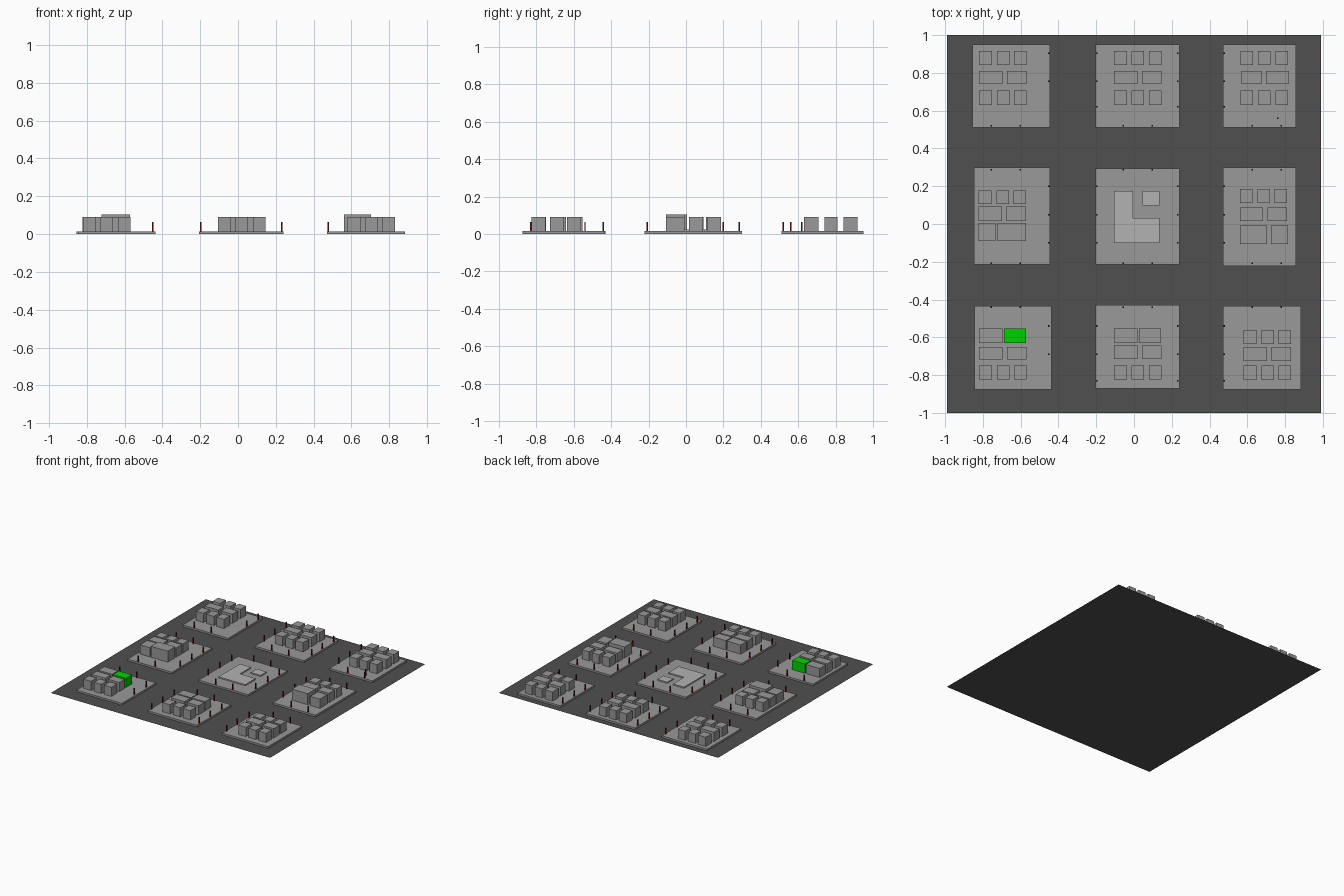
import bpy, bmesh

if "Cube" in bpy.data.objects:
    bpy.data.objects.remove(bpy.data.objects["Cube"])

def mat(name, rgb):
    m = bpy.data.materials.new(name)
    m.diffuse_color = (*rgb, 1)
    m.use_nodes = True
    m.node_tree.nodes["Principled BSDF"].inputs["Base Color"].default_value = m.diffuse_color
    return m

ASPHALT = mat("asphalt", (0.08, 0.08, 0.08))
CONCRETE = mat("concrete", (0.32, 0.32, 0.32))
PAVED = mat("paved", (0.45, 0.45, 0.45))
GREEN = mat("green", (0.0, 0.65, 0.0))
RED = mat("red", (0.3, 0.0, 0.0))
BLACK = mat("black", (0.02, 0.02, 0.02))

def prism(name, pts, z0, z1, m):
    """Extrude a footprint outline from z0 to z1."""
    bm = bmesh.new()
    f = bm.faces.new([bm.verts.new((x, y, z0)) for x, y in pts])
    if z1 > z0:
        r = bmesh.ops.extrude_face_region(bm, geom=[f])
        top = [v for v in r["geom"] if isinstance(v, bmesh.types.BMVert)]
        bmesh.ops.translate(bm, verts=top, vec=(0, 0, z1 - z0))
        bmesh.ops.recalc_face_normals(bm, faces=bm.faces)
    me = bpy.data.meshes.new(name)
    bm.to_mesh(me)
    bm.free()
    me.materials.append(m)
    ob = bpy.data.objects.new(name, me)
    bpy.context.collection.objects.link(ob)
    return ob

def box(name, x0, x1, y0, y1, z0, z1, m=CONCRETE):
    return prism(name, [(x0, y0), (x1, y0), (x1, y1), (x0, y1)], z0, z1, m)

CURB, ROOF = 0.015, 0.09

# street plane
box("street", -0.99, 0.99, -1, 1, 0, 0, ASPHALT)

# pavement blocks: x0, x1, y0, y1
blocks = {
    "back_left": (-.855, -.445, .51, .95), "back_mid": (-.205, .24, .51, .95),
    "back_right": (.47, .857, .51, .95),
    "mid_left": (-.847, -.445, -.215, .30), "centre": (-.205, .24, -.215, .295),
    "mid_right": (.47, .857, -.222, .30),
    "front_left": (-.845, -.436, -.875, -.435), "front_mid": (-.205, .24, -.87, -.43),
    "front_right": (.47, .884, -.875, -.435),
}
for n, b in blocks.items():
    box("pavement_" + n, *b, 0.0005, CURB)

# building row patterns: x spans from the row's left end, and roof height
THREE = [(0, .068), (.094, .16), (.185, .251)]
TWO = [(0, .124), (.148, .251)]
TWO_R = [(.005, .111), (.135, .257)]
PAIR = [(0, .125), (.133, .249)]
BIG_R = [(0, .088), (.099, .251)]
BIG_L = [(0, .144), (.166, .254)]
rows = {
    "back_left": (-.82, [(.843, .917, THREE), (.74, .81, TWO), (.631, .708, THREE)]),
    "back_mid": (-.106, [(.843, .917, THREE), (.74, .81, TWO), (.631, .708, THREE)]),
    "back_right": (.563, [(.843, .917, THREE), (.74, .81, TWO_R), (.631, .708, THREE)]),
    "mid_left": (-.822, [(.106, .178, THREE), (.016, .093, TWO), (-.09, .005, BIG_R)]),
    "mid_right": (.56, [(.111, .186, THREE), (.016, .088, TWO), (-.106, -.008, BIG_L)]),
    "front_left": (-.82, [(-.631, -.554, PAIR), (-.718, -.65, TWO), (-.822, -.748, THREE)]),
    "front_mid": (-.106, [(-.631, -.554, PAIR), (-.716, -.642, TWO), (-.822, -.748, THREE)]),
    "front_right": (.58, [(-.636, -.562, THREE), (-.726, -.652, TWO), (-.825, -.75, THREE)]),
}
for n, (x, rs) in rows.items():
    for y0, y1, spans in rs:
        for i, (a, b) in enumerate(spans):
            big = spans in (BIG_L, BIG_R) and b - a > .1
            green = n == "front_left" and spans is PAIR and i == 1
            box("building_" + n, x + a, x + b, y0, y1, CURB,
                .105 if big else ROOF, GREEN if green else CONCRETE)

# low paved plaza in the central block
prism("plaza_l_shape", [(-.105, -.1), (.136, -.1), (.136, .032), (-.005, .032),
                        (-.005, .175), (-.105, .175)], CURB, .025, PAVED)
box("plaza_square", .046, .136, .098, .175, CURB, .025, PAVED)

# kerb posts: red stem with a dark head
def post(x, y):
    s = .004
    box("post_stem", x - s, x + s, y - s, y + s, CURB, .045, RED)
    box("post_head", x - s, x + s, y - s, y + s, .045, .064, BLACK)

# posts on block sides facing a street: column edges x, row positions y
side_y = {"back": (.904, .756, .62), "mid": (.2, .05, -.1), "front": (-.54, -.69, -.83)}
for row, ys in side_y.items():
    for x in (-.452, -.198, .232, .478):
        for y in ys:
            if y in (.62, -.83) and x == -.452:
                continue
            post(x, y)
for y in (.519, .286, -.208, -.442):
    for x in (-.757, -.603, -.057, .097, .627, .78):
        post(x, y)
post(.76, .56)
